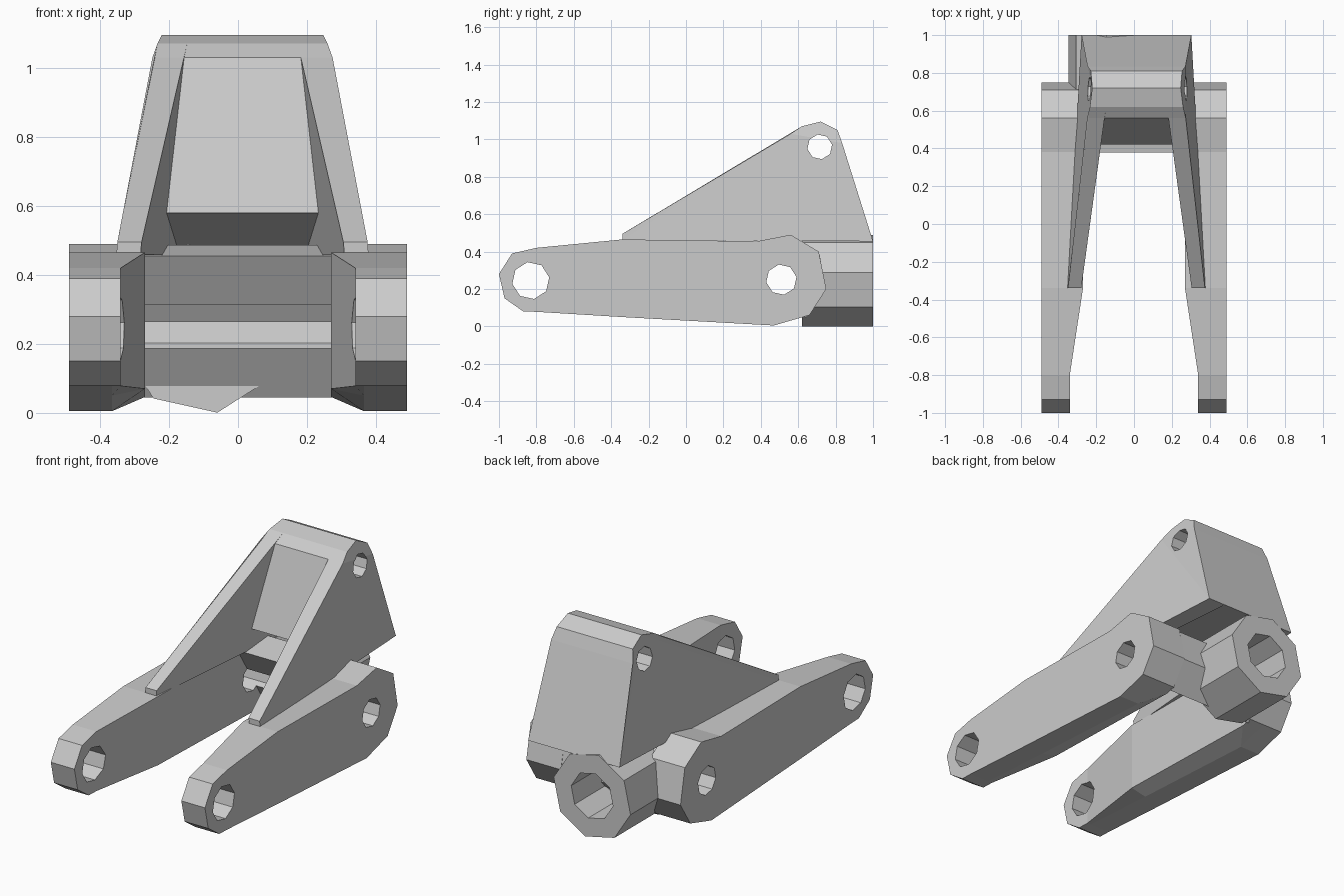
import bpy, bmesh
from math import cos, sin, radians

if "Cube" in bpy.data.objects:
    bpy.data.objects.remove(bpy.data.objects["Cube"])


def make(name, verts, faces):
    """Object from verts/faces with outward normals."""
    bm = bmesh.new()
    vs = [bm.verts.new(v) for v in verts]
    for f in faces:
        bm.faces.new([vs[i] for i in f])
    bmesh.ops.triangulate(bm, faces=[f for f in bm.faces if len(f.verts) > 4])
    bmesh.ops.recalc_face_normals(bm, faces=bm.faces)
    me = bpy.data.meshes.new(name)
    bm.to_mesh(me)
    bm.free()
    ob = bpy.data.objects.new(name, me)
    bpy.context.collection.objects.link(ob)
    return ob


def loft(name, rings, end=None):
    """Join equal rings of points, capping both ends."""
    n = len(rings[0])
    faces = [(r*n+i, r*n+(i+1) % n, (r+1)*n+(i+1) % n, (r+1)*n+i)
             for r in range(len(rings)-1) for i in range(n)]
    last = (len(rings)-1)*n
    faces += [list(range(n))] + [[last+i for i in f] for f in (end or [range(n)])]
    return make(name, [p for r in rings for p in r], faces)


def octagon(cu, cv, r, turn=10, n=8):
    return [(cu+r*cos(radians(turn+45*i)), cv+r*sin(radians(turn+45*i))) for i in range(n)]


def prism_x(name, prof, lo, hi):
    return loft(name, [[(f(y, z), y, z) for y, z in prof] for f in (lo, hi)])


def prism_y(name, prof, y0, y1):
    return loft(name, [[(x, y, z) for x, z in prof] for y in (y0, y1)])


def cut(ob, cutter):
    m = ob.modifiers.new("hole", 'BOOLEAN')
    m.operation, m.solver, m.object = 'DIFFERENCE', 'EXACT', cutter
    cutter.hide_render = True
    cutter.hide_set(True)


def pin_cutter(name, y, z, r):
    return prism_x(name, octagon(y, z, r), lambda *_: -.7, lambda *_: .7)


front_pin = pin_cutter("front_pin_cutter", -.83, .245, .1)
rear_pin = pin_cutter("rear_pin_cutter", .51, .25, .082)
top_pin = pin_cutter("top_pin_cutter", .715, .96, .067)

# Side arms: straight outside, tapered inside, chamfered along the lower inner edge
arm = [(-.8, .42), (-.34, .465), (.38, .455), (.56, .49), (.71, .40), (.75, .2), (.66, .06),
       (.47, .005), (-.34, .05), (-.8, .078), (-.87, .08), (-.97, .15), (-1, .28), (-.93, .39)]
inner = [(.27 if 1 <= i <= 8 else .34, y, z) for i, (y, z) in enumerate(arm)]
inner[7] = (.27, .6, .046)
inner[8] = (.27, -.34, .07)
inner_faces = [[9, 10, 11, 12, 13, 0], [0, 1, 8, 9], list(range(1, 9))]
for s, side in ((-1, "left"), (1, "right")):
    rings = [[(s*.49, y, z) for y, z in arm], [(s*.365, y, z) for y, z in arm],
             [(s*x, y, z) for x, y, z in inner]]
    ob = loft(side+"_arm", rings, end=inner_faces)
    cut(ob, front_pin)
    cut(ob, rear_pin)

# Cross bar: rear half of an octagon, leaving the pin bore open at the front
bar = prism_x("cross_bar", octagon(.51, .25, .243, -57.5, 5), lambda *_: -.275, lambda *_: .275)
cut(bar, rear_pin)

# Offset rear socket
socket = prism_y("rear_socket", octagon(-.103, .245, .248), .62, 1.0)
cut(socket, prism_y("socket_cutter", octagon(-.103, .245, .135), .72, 1.1))


# Upper bracket: leaning side plates and a solid rear block, slightly off centre
SHIFT = .013


def outer_x(y, z):
    return .365-.056*(y+.34)-.077*(z-.465)-.2*max(0, z-.98)


def inner_x(y, z):
    return .295-.0856*(y+.34)-.0864*(z-.465)


crest = [(.62, 1.07), (.72, 1.095), (.81, 1.05), (.835, .98), (1.0, .455)]
plate = [(-.34, .46), (-.34, .495), (.56, 1.03)] + crest
for s, side in ((-1, "left"), (1, "right")):
    ob = prism_x(side+"_bracket_plate", plate,
                 lambda y, z: SHIFT+s*inner_x(y, z), lambda y, z: SHIFT+s*outer_x(y, z))
    cut(ob, top_pin)
block = prism_x("bracket_block", [(.42, .58), (.56, 1.03)] + crest,
                lambda y, z: SHIFT-inner_x(y, z), lambda y, z: SHIFT+inner_x(y, z))
cut(block, top_pin)
